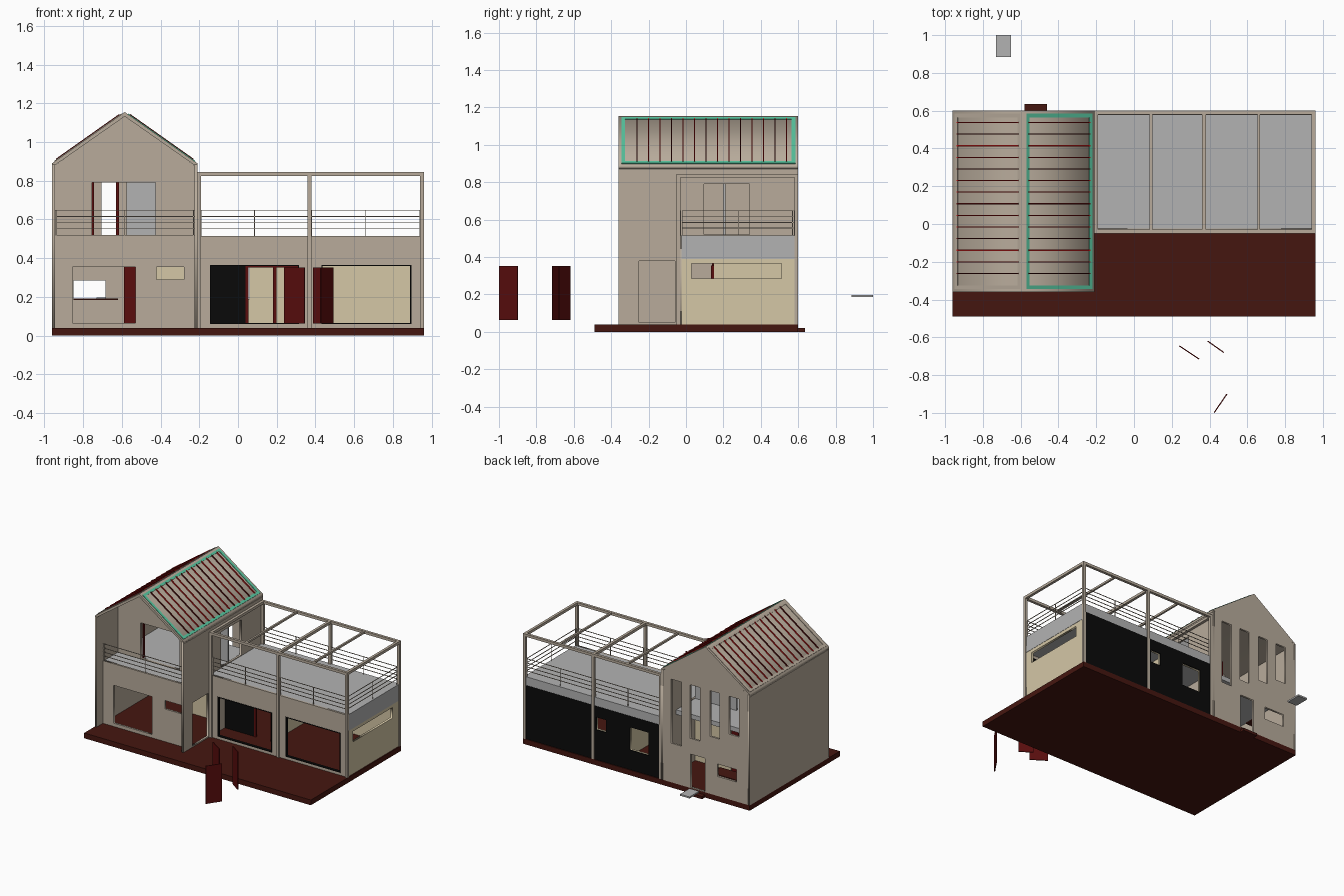
import bpy, bmesh, math
from mathutils import Matrix, Vector

if "Cube" in bpy.data.objects:
    bpy.data.objects.remove(bpy.data.objects["Cube"])


def mat(name, r, g, b):
    m = bpy.data.materials.new(name)
    m.diffuse_color = (r, g, b, 1)
    m.use_nodes = True
    m.node_tree.nodes["Principled BSDF"].inputs["Base Color"].default_value = m.diffuse_color
    return m


BEIGE = mat("beige", .48, .41, .33)
CREAM = mat("cream", .66, .57, .38)
BROWN = mat("brown", .06, .008, .005)
RED = mat("dark_red", .1, .004, .004)
BRIGHT = mat("red", .55, .01, .01)
BLACK = mat("black", .003, .003, .003)
GREY = mat("grey", .45, .45, .45)
TEAL = mat("teal", .1, .58, .36)


def add_mesh(name, bm, m):
    me = bpy.data.meshes.new(name)
    bm.to_mesh(me)
    bm.free()
    me.materials.append(m)
    ob = bpy.data.objects.new(name, me)
    bpy.context.collection.objects.link(ob)
    return ob


def cube(bm, b, frame=Matrix()):
    x0, x1, y0, y1, z0, z1 = b
    t = Matrix.Translation(((x0 + x1) / 2, (y0 + y1) / 2, (z0 + z1) / 2))
    s = Matrix.Diagonal((x1 - x0, y1 - y0, z1 - z0, 1))
    bmesh.ops.create_cube(bm, size=1, matrix=frame @ t @ s)


def boxes(name, items, m, frame=Matrix()):
    bm = bmesh.new()
    for b in items:
        cube(bm, b, frame)
    return add_mesh(name, bm, m)


def rect(a0, a1, z0, z1):
    return [(a0, z0), (a1, z0), (a1, z1), (a0, z1)]


def wall(name, axis, p0, p1, outline, holes, m):
    """Extruded profile with holes; axis is the thickness direction."""
    cu = bpy.data.curves.new(name, 'CURVE')
    cu.dimensions = '2D'
    cu.fill_mode = 'BOTH'
    cu.extrude = abs(p1 - p0) / 2
    for pts in [outline] + [rect(*h) for h in holes]:
        sp = cu.splines.new('POLY')
        sp.points.add(len(pts) - 1)
        for p, (a, z) in zip(sp.points, pts):
            p.co = (a, z, 0, 1)
        sp.use_cyclic_u = True
    tmp = bpy.data.objects.new(name + "_curve", cu)
    bpy.context.collection.objects.link(tmp)
    dg = bpy.context.evaluated_depsgraph_get()
    me = bpy.data.meshes.new_from_object(tmp.evaluated_get(dg))
    bpy.data.objects.remove(tmp)
    c = (p0 + p1) / 2
    if axis == 'Y':
        mx = Matrix(((1, 0, 0, 0), (0, 0, -1, c), (0, 1, 0, 0), (0, 0, 0, 1)))
    else:
        mx = Matrix(((0, 0, 1, c), (1, 0, 0, 0), (0, 1, 0, 0), (0, 0, 0, 1)))
    me.transform(mx)
    me.materials.clear()
    me.materials.append(m)
    me.name = name
    ob = bpy.data.objects.new(name, me)
    bpy.context.collection.objects.link(ob)


# Ground plate and back step
boxes("base_plate", [(-.96, .96, -.49, .6, 0, .04)], BROWN)
boxes("back_step", [(-.58, -.46, .6, .635, 0, .02)], BROWN)

# Gabled house: side walls
wall("house_left_wall", 'X', -.96, -.945, rect(-.36, .6, .04, .885), [], BEIGE)
wall("house_right_wall", 'X', -.225, -.21, rect(-.36, .6, .04, .885),
     [(-.25, -.06, .05, .38), (.095, .34, .52, .79)], BEIGE)


def gable(z0):
    return [(-.945, z0), (-.225, z0), (-.225, .88), (-.585, 1.135), (-.945, .88)]


# Gabled house: back wall with stepped stair windows, recessed front walls
wall("house_back_wall", 'Y', .585, .6, gable(.04),
     [(-.38, -.295, .34, .83), (-.54, -.455, .42, .83), (-.705, -.625, .48, .83),
      (-.87, -.785, .54, .83), (-.58, -.46, .045, .30), (-.85, -.685, .19, .285)], BEIGE)
wall("house_front_upper_wall", 'Y', -.10, -.085, gable(.46), [(-.755, -.425, .517, .79)], BEIGE)
wall("house_front_lower_wall", 'Y', -.285, -.27, rect(-.945, -.225, .04, .52),
     [(-.855, -.53, .065, .355), (-.42, -.28, .29, .355)], BEIGE)
boxes("house_upper_floor", [(-.945, -.225, -.27, .44, .48, .515)], GREY)

# Roof shell, frames and standing seams on each slope
wall("roof_shell", 'Y', -.36, .6,
     [(-.96, .89), (-.96, .87), (-.585, 1.132), (-.21, .87), (-.21, .89), (-.585, 1.155)], [], BEIGE)
slope = math.atan2(.265, .375)
for side, label, fm in ((1, "right", TEAL), (-1, "left", BEIGE)):
    fr = Matrix.Translation((-.585, 0, 1.155)) @ Matrix.Rotation(side * slope, 4, 'Y')
    u = lambda a, b: (min(side * a, side * b), max(side * a, side * b))
    h = (-.002, .004)
    boxes("roof_frame_" + label,
          [(*u(.018, .036), -.345, .585, *h), (*u(.425, .445), -.345, .585, *h),
           (*u(.036, .425), -.345, -.325, *h), (*u(.036, .425), .565, .585, *h)], fm, fr)
    for k, m in ((0, BRIGHT), (1, RED)):
        ys = [-.262 + .0615 * i for i in range(14) if (i % 3 == 0) == (k == 1)]
        boxes("roof_seams_%s_%d" % (label, k),
              [(*u(.03, .43), y - .003, y + .003, -.002, .008) for y in ys], m, fr)

# Terrace wing: slab, walls and black rear cladding
boxes("terrace_slab", [(-.21, .955, -.025, .592, .39, .515)], GREY)
wall("wing_front_wall", 'Y', -.04, -.025, rect(-.21, .955, .04, .515),
     [(-.145, .315, .06, .365), (.43, .895, .06, .365)], BEIGE)
wall("wing_end_wall", 'X', .935, .953, rect(-.025, .585, .04, .39), [(.03, .51, .285, .365)], CREAM)
rear = [(-.10, .06, .19, .365), (.26, .345, .27, .365)]
wall("wing_back_wall", 'Y', .57, .585, rect(-.21, .935, .04, .39), rear, CREAM)
wall("rear_cladding", 'Y', .587, .594, rect(-.21, .955, .04, .45), rear, BLACK)

# Opening frames on the wing front
for i, (a, b) in enumerate(((-.145, .315), (.43, .895))):
    boxes("front_window_frame_%d" % i,
          [(a, a + .006, -.042, -.02, .06, .365), (b - .006, b, -.042, -.02, .06, .365),
           (a, b, -.042, -.02, .06, .066), (a, b, -.042, -.02, .359, .365)], BLACK)

# Pergola: posts, perimeter beams and cross beams
px = (-.2, .37, .95)
py = (-.04, .59)
w = .01
boxes("pergola_posts", [(x - w, x + w, y - w, y + w, .04, .845) for x in px for y in py], BEIGE)
boxes("pergola_beams",
      [(-.2, .95, y - w, y + w, .825, .845) for y in py]
      + [(x - w, x + w, -.04, .59, .825, .845) for x in px]
      + [(x - .007, x + .007, -.04, .59, .828, .843) for x in (.09, .66)], BEIGE)

# Railings of terrace and balcony
t = .002
rz = (.555, .585, .615, .648)
bars = []
for a, b in ((-.19, .36), (.38, .94)):
    for y in (-.03, .58):
        bars += [(a, b, y - t, y + t, z - t, z + t) for z in rz]
        bars += [(x - t, x + t, y - t, y + t, .515, .65) for x in (a, (a + b) / 2, b)]
bars += [(.945 - t, .945 + t, -.02, .575, z - t, z + t) for z in rz]
bars += [(.945 - t, .945 + t, y - t, y + t, .515, .65) for y in (-.02, .28, .57)]
boxes("terrace_railing", bars, BEIGE)
boxes("balcony_railing", [(-.945, -.225, -.28 - t, -.28 + t, z - t, z + t) for z in rz]
      + [(x - t, x + t, -.282, -.278, .515, .65) for x in (-.94, -.585, -.23)], BEIGE)

# Interior partitions, door jambs and counter
boxes("wing_black_partition", [(-.21, .04, .14, .15, .04, .39)], BLACK)
boxes("wing_cross_partition", [(.185, .197, .15, .57, .04, .39)], CREAM)
boxes("wing_red_jambs", [(.04, .055, .138, .152, .04, .355), (.182, .2, .135, .15, .04, .355),
                         (.04, .31, .138, .15, .352, .365)], RED)
boxes("lower_partition", [(-.53, -.225, .2, .21, .04, .48)], CREAM)
boxes("lower_inner_door", [(-.59, -.53, .2, .208, .04, .36)], RED)
boxes("upper_partition", [(-.575, -.225, .2, .21, .515, .86)], GREY)
boxes("upper_red_jambs", [(-.63, -.615, .2, .21, .515, .8), (-.755, -.745, -.08, -.06, .515, .79)], RED)
boxes("counter", [(-.85, -.62, .47, .58, .183, .193)], BROWN)

# Loose door leaves in front and loose sill at the back
for i, (a, b) in enumerate((((.24, -.645), (.345, -.715)), ((.39, -.62), (.475, -.68)),
                            ((.425, -.998), (.492, -.9)))):
    d = Vector(b) - Vector(a)
    fr = Matrix.Translation((*a, 0)) @ Matrix.Rotation(math.atan2(d.y, d.x), 4, 'Z')
    boxes("loose_door_%d" % i, [(0, d.length, -.003, .003, .062, .352)], RED, fr)
boxes("loose_sill", [(-.73, -.65, .885, 1.0, .185, .197)], GREY)
